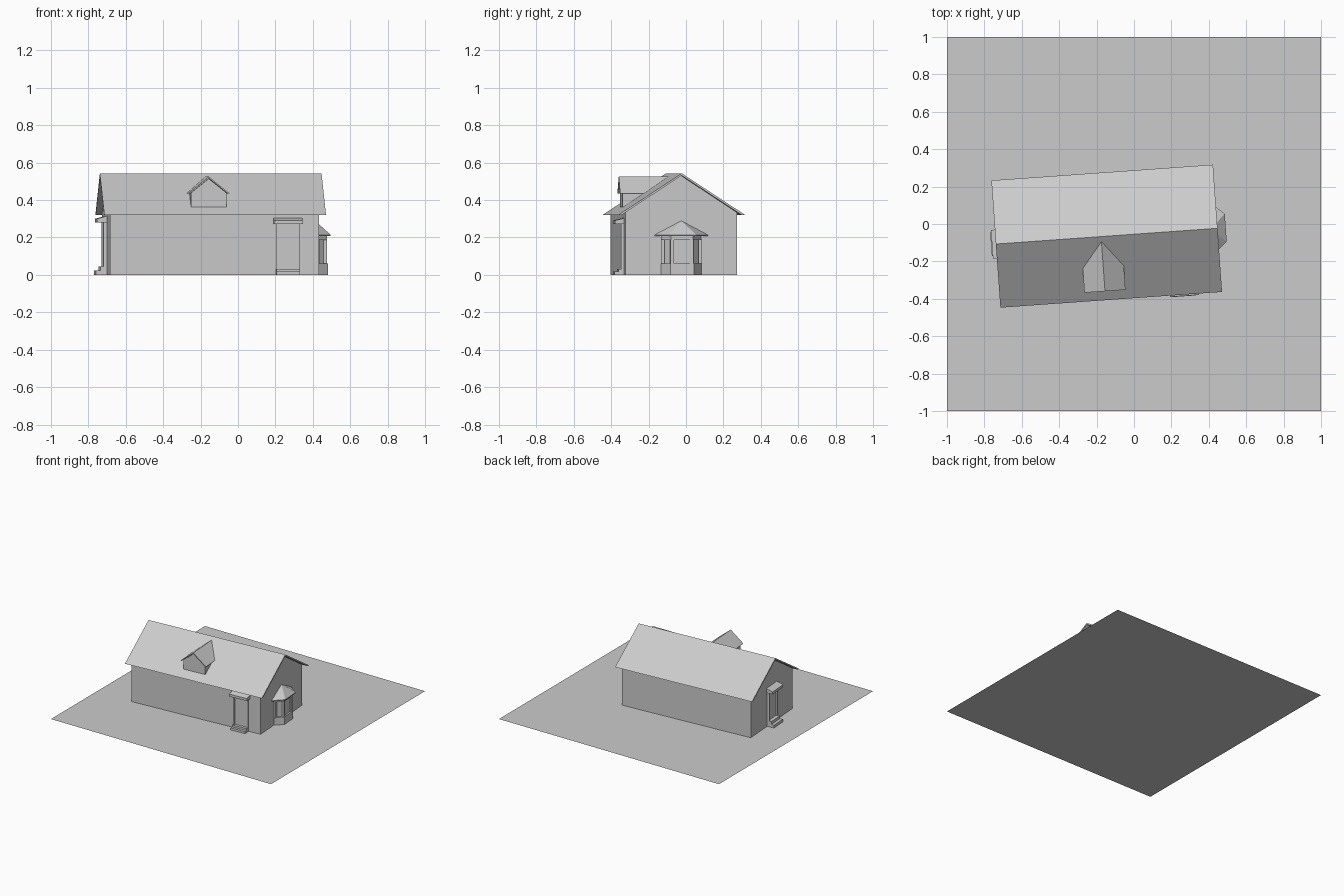
import bpy, bmesh, math
from mathutils import Matrix, Vector

if "Cube" in bpy.data.objects:
    bpy.data.objects.remove(bpy.data.objects["Cube"])

# House frame: turned slightly on its plot
HOUSE = Matrix.Translation((-0.146, -0.065, 0)) @ Matrix.Rotation(math.radians(4.06), 4, 'Z')


def finish(name, bm, frame):
    bmesh.ops.recalc_face_normals(bm, faces=bm.faces)
    bm.transform(frame)
    me = bpy.data.meshes.new(name)
    bm.to_mesh(me)
    bm.free()
    ob = bpy.data.objects.new(name, me)
    bpy.context.collection.objects.link(ob)
    return ob


def prism(name, pts, step, frame=HOUSE):
    """Extrude a closed 3D profile along a vector."""
    bm = bmesh.new()
    face = bm.faces.new([bm.verts.new(p) for p in pts])
    geo = bmesh.ops.extrude_face_region(bm, geom=[face])
    verts = [v for v in geo['geom'] if isinstance(v, bmesh.types.BMVert)]
    bmesh.ops.translate(bm, vec=Vector(step), verts=verts)
    return finish(name, bm, frame)


def box(name, x0, x1, y0, y1, z0, z1, frame=HOUSE):
    return prism(name, [(x0, y0, z0), (x1, y0, z0), (x1, y1, z0), (x0, y1, z0)], (0, 0, z1 - z0), frame)


# Ground slab as one flat plane
bm = bmesh.new()
bmesh.ops.create_grid(bm, x_segments=1, y_segments=1, size=1)
finish("plot", bm, Matrix())

# Walls with gables
wall = [(-.3, 0), (.3, 0), (.3, .333), (0, .53), (-.3, .333)]
prism("walls", [(-.56, y, z) for y, z in wall], (1.12, 0, 0))

# Main roof with thin overhanging slopes
roof = [(-.341, .32), (0, .543), (.341, .32), (.322, .32), (0, .531), (-.322, .32)]
prism("main_roof", [(-.594, y, z) for y, z in roof], (1.188, 0, 0))


# Dormer: roof and body run back until they meet the main slope
def slope_y(z):
    return (z - .543) * .341 / .223


def run_back(name, profile, y0, cx):
    bm = bmesh.new()
    front = [bm.verts.new((cx + x, y0, z)) for x, z in profile]
    back = [bm.verts.new((cx + x, max(y0, slope_y(z) + .003), z)) for x, z in profile]
    bm.faces.new(front)
    bm.faces.new(back)
    for i in range(len(front)):
        j = (i + 1) % len(front)
        bm.faces.new((front[i], front[j], back[j], back[i]))
    finish(name, bm, HOUSE)


run_back("dormer_body", [(-.095, .364), (.095, .364), (.095, .438), (0, .514), (-.095, .438)], -.279, -.03)
run_back("dormer_roof", [(-.11, .436), (0, .525), (.11, .436), (.102, .434), (0, .516), (-.102, .434)],
         -.293, -.03)


# Bay window on the right gable
def bay_outline(front, half, depth, z):
    return [(.555, -half, z), (.56 + depth, -front, z), (.56 + depth, front, z), (.555, half, z)]


prism("bay_base", bay_outline(.063, .112, .063, 0), (0, 0, .062))
prism("bay_glass", bay_outline(.05, .097, .05, .05), (0, 0, .15))
prism("bay_head", bay_outline(.06, .109, .06, .187), (0, 0, .024))
for i, (x, y) in enumerate([(.566, .1), (.609, .053)]):
    for s in (-1, 1):
        box(f"bay_post_{i}_{s}", x - .009, x + .009, s * y - .009, s * y + .009, .06, .19)

# Bay roof fan
prism("bay_eave", bay_outline(.075, .147, .078, .207), (0, 0, .007))
bm = bmesh.new()
peak = bm.verts.new((.56, 0, .289))
rim = [bm.verts.new(p) for p in bay_outline(.075, .147, .078, .214)]
for i in range(4):
    bm.faces.new((peak, rim[i], rim[(i + 1) % 4]))
finish("bay_roof", bm, HOUSE)


# Doorways: built facing -y from a wall at y = 0
def doorway(name, frame, half, out, top, canopy_depth, rise, steps):
    box(name + "_door", -half, half, -out * .4, .005, 0, top, frame)
    for s in (-1, 1):
        a, b = sorted((s * half, s * (half - .01)))
        box(f"{name}_jamb_{s}", a, b, -out, .005, 0, top, frame)
    d = canopy_depth
    prism(name + "_canopy", [(-half - .014, 0, top), (-half - .014, -d, top),
                             (-half - .014, -d, top + .02), (-half - .014, 0, top + .02 + rise)],
          (2 * half + .028, 0, 0), frame)
    for i, (depth, height) in enumerate(steps):
        box(f"{name}_step_{i}", -half, half, -depth, .005, 0, height, frame)


front = HOUSE @ Matrix.Translation((.392, -.3, 0))
left = HOUSE @ Matrix.Translation((-.56, 0, 0)) @ Matrix.Rotation(-math.pi / 2, 4, 'Z')
doorway("front", front, .063, .012, .271, .048, .012, [(.05, .017), (.028, .032)])
doorway("side", left, .063, .02, .28, .055, .015, [(.06, .023), (.036, .046)])
